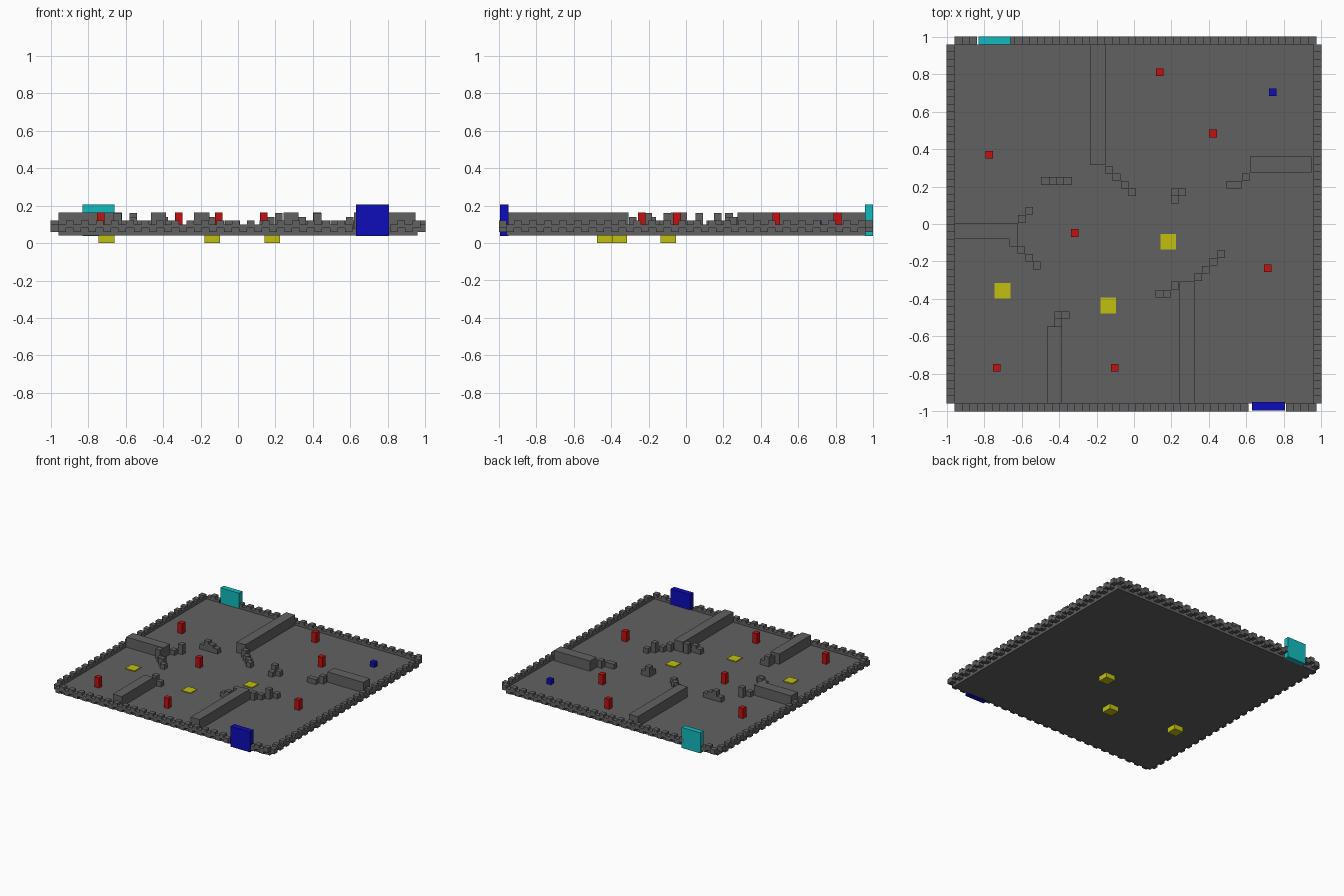
import bpy, bmesh
from mathutils import Matrix, Vector

if "Cube" in bpy.data.objects:
    bpy.data.objects.remove(bpy.data.objects["Cube"])

U = 0.04          # block size
FLOOR_TOP = 0.08


def material(name, color):
    m = bpy.data.materials.new(name)
    m.use_nodes = True
    m.diffuse_color = (*color, 1)
    m.node_tree.nodes["Principled BSDF"].inputs["Base Color"].default_value = (*color, 1)
    return m


gray = material("stone gray", (0.12, 0.12, 0.12))
red = material("red", (0.55, 0.005, 0.005))
yellow = material("yellow", (0.53, 0.53, 0.005))
blue = material("blue", (0.004, 0.004, 0.5))
cyan = material("cyan", (0.006, 0.5, 0.52))


def boxes(name, mat, spans):
    """One object from boxes, each given as (x0, x1, y0, y1, z0, z1)."""
    bm = bmesh.new()
    for x0, x1, y0, y1, z0, z1 in spans:
        center = Vector((x0 + x1, y0 + y1, z0 + z1)) / 2
        size = Matrix.Diagonal((x1 - x0, y1 - y0, z1 - z0, 1))
        bmesh.ops.create_cube(bm, size=1, matrix=Matrix.Translation(center) @ size)
    mesh = bpy.data.meshes.new(name)
    bm.to_mesh(mesh)
    bm.free()
    mesh.materials.append(mat)
    ob = bpy.data.objects.new(name, mesh)
    bpy.context.collection.objects.link(ob)
    return ob


def around(x, y, w, z0, z1):
    return (x - w / 2, x + w / 2, y - w / 2, y + w / 2, z0, z1)


# Floor slab
E = 0.959
boxes("floor", gray, [(-E, E, -E, E, U, FLOOR_TOP)])

# Border blocks alternating up and down, with gaps at the gates
front_gate = (0.63, 0.805)
back_gate = (-0.83, -0.66)
count = 48


def border(name, place, length, gate=None):
    step = length / count
    spans = []
    for i in range(count):
        a = -E + i * step
        if gate and gate[0] < a + step / 2 < gate[1]:
            continue
        z = 0.06 + 0.02 * (i % 2)
        spans.append(place(a, a + step) + (z, z + U))
    boxes(name, gray, spans)


border("front_border", lambda a, b: (a, b, -1, -E), 1.932, front_gate)
border("back_border", lambda a, b: (a, b, E, 1), 1.932, back_gate)
border("right_border", lambda a, b: (-1, -E, a, b), 2 * E)
border("left_border", lambda a, b: (E, 1, a, b), 2 * E)

# Gates
boxes("front_gate", blue, [(*front_gate, -0.995, -0.95, 0.038, 0.206)])
boxes("back_gate", cyan, [(*back_gate, 0.957, 1, 0.038, 0.206)])

# Long walls
walls = {
    "back_wall": (-0.234, -0.153, 0.315, E),
    "left_wall": (0.62, 0.947, 0.275, 0.36),
    "right_wall": (-E, -0.62, -0.08, 0.005),
    "front_right_wall": (-0.465, -0.384, -E, -0.548),
    "front_left_wall": (0.242, 0.322, -E, -0.308),
}
for name, span in walls.items():
    boxes(name, gray, [span + (FLOOR_TOP, 0.164)])

# Broken blocks at the wall ends: x, y, top
rubble = {
    "back_rubble": [(-0.135, 0.29, 0.14), (-0.093, 0.25, 0.12),
                    (-0.05, 0.21, 0.12), (-0.01, 0.17, 0.12)],
    "middle_rubble": [(0.217, 0.17, 0.16), (0.257, 0.17, 0.12), (0.217, 0.13, 0.12)],
    "left_rubble": [(0.597, 0.25, 0.14), (0.555, 0.21, 0.12), (0.515, 0.21, 0.12)],
    "right_upper_rubble": [(-0.6, 0.027, 0.12), (-0.56, 0.07, 0.16)],
    "right_lower_rubble": [(-0.643, -0.1, 0.16), (-0.602, -0.14, 0.12),
                           (-0.56, -0.18, 0.14), (-0.52, -0.222, 0.12)],
    "row_rubble": [(-0.475, 0.23, 0.12), (-0.434, 0.23, 0.16),
                   (-0.393, 0.23, 0.14), (-0.352, 0.23, 0.12)],
    "front_right_rubble": [(-0.405, -0.528, 0.14), (-0.405, -0.487, 0.16),
                           (-0.365, -0.487, 0.12)],
    "front_left_rubble": [(0.217, -0.328, 0.16), (0.175, -0.373, 0.14),
                          (0.134, -0.373, 0.12), (0.342, -0.285, 0.14),
                          (0.383, -0.245, 0.12), (0.424, -0.202, 0.16),
                          (0.465, -0.16, 0.12)],
}
for name, cells in rubble.items():
    boxes(name, gray, [around(x, y, 0.041, FLOOR_TOP, top) for x, y, top in cells])

# Red posts
posts = [(0.137, 0.81), (0.422, 0.483), (-0.772, 0.37), (-0.317, -0.048),
         (0.714, -0.236), (-0.732, -0.767), (-0.102, -0.767)]
for x, y in posts:
    boxes("post", red, [around(x, y, 0.041, FLOOR_TOP, 0.163)])

# Small blue cube
boxes("blue_cube", blue, [around(0.74, 0.704, 0.041, FLOOR_TOP, 0.12)])

# Yellow pads that pass through the floor
for x, y in [(0.183, -0.095), (-0.702, -0.357), (-0.137, -0.435)]:
    boxes("pad", yellow, [around(x, y, 0.083, 0, 0.087)])
